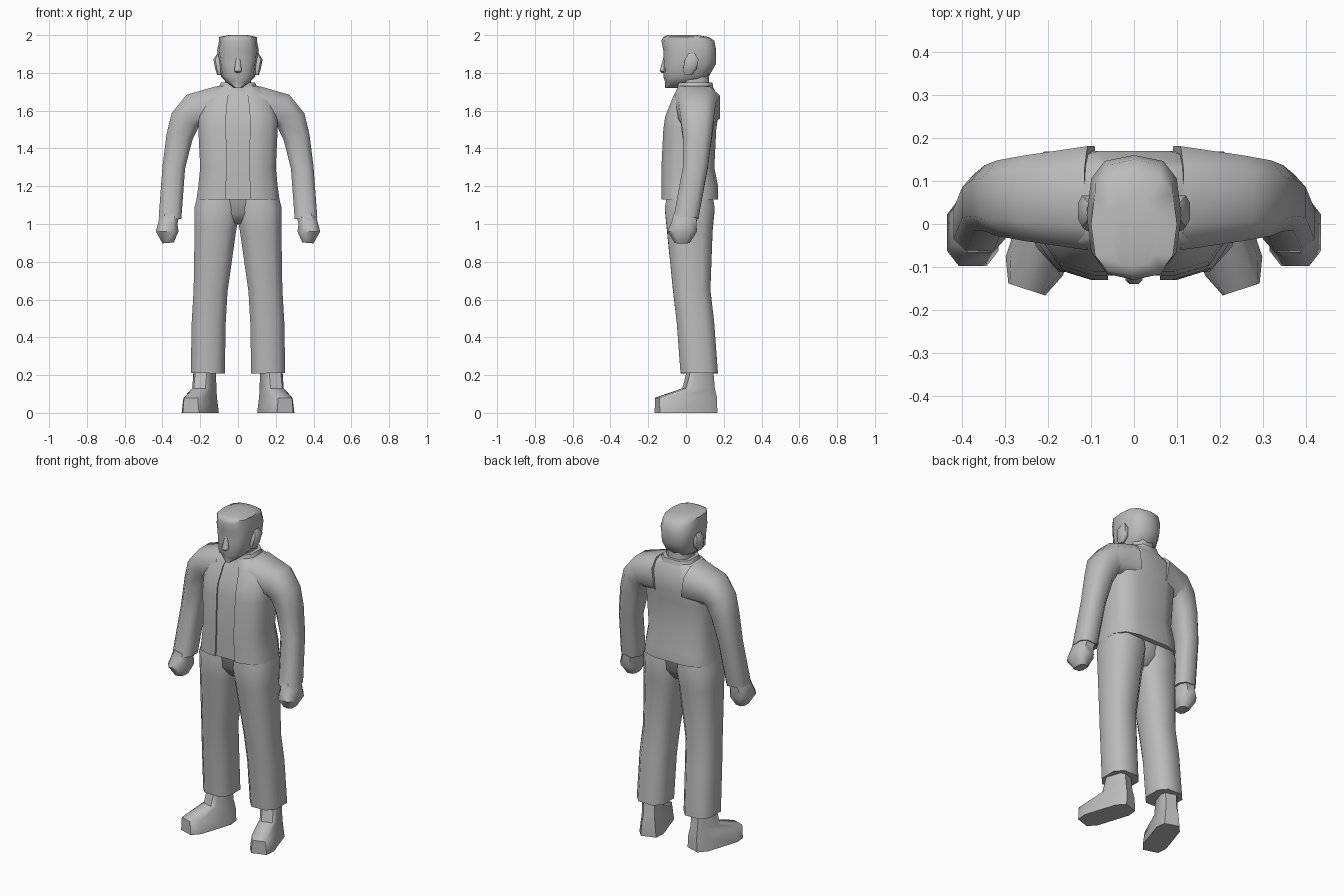
import bpy, bmesh, math
from mathutils import Matrix, Vector

default_cube = bpy.data.objects.get("Cube")
if default_cube:
    bpy.data.objects.remove(default_cube, do_unlink=True)

grey = (0.5, 0.5, 0.5, 1)
material = bpy.data.materials.new("plain grey")
material.use_nodes = True
material.diffuse_color = grey
shader = material.node_tree.nodes["Principled BSDF"]
shader.inputs["Base Color"].default_value = grey


def signed_power(value, power):
    return math.copysign(abs(value) ** power, value)


def oval(sides, power, phase=0.5):
    """Squared-off oval that fills the unit square, starting at the front."""
    angles = [math.tau * (i + phase) / sides - math.pi / 2 for i in range(sides)]
    points = [(signed_power(math.cos(a), power), signed_power(math.sin(a), power))
              for a in angles]
    widest = max(u for u, v in points)
    return [(u / widest, v / widest) for u, v in points]


limb_section = oval(8, 0.7)
shoe_section = oval(8, 0.5)
head_section = oval(12, 0.7, phase=0)
# The jacket has a recessed shirt strip between its front edges
lapel, strip = 0.3, -0.93
jacket_section = oval(12, 0.6) + [(-lapel, -1), (-lapel, strip), (lapel, strip), (lapel, -1)]


def loft(name, rings, section, transform=Matrix()):
    """Skin rings of centre x, y, z, half width and half depth, set square to their path."""
    bm = bmesh.new()
    loops = []
    for i, (x, y, z, width, depth) in enumerate(rings):
        before, after = rings[max(i - 1, 0)], rings[min(i + 1, len(rings) - 1)]
        across = Vector((before[2] - after[2], 0, after[0] - before[0])).normalized()
        if across.x < 0:
            across.negate()
        centre = Vector((x, y, z))
        loops.append([bm.verts.new(transform @ (centre + across * u * width
                                                + Vector((0, v * depth, 0))))
                      for u, v in section])
    for lower, upper in zip(loops, loops[1:]):
        for i in range(len(section)):
            bm.faces.new((lower[i - 1], lower[i], upper[i], upper[i - 1]))
    bm.faces.new(loops[0])
    bm.faces.new(loops[-1])
    bmesh.ops.recalc_face_normals(bm, faces=bm.faces[:])
    mesh = bpy.data.meshes.new(name)
    bm.to_mesh(mesh)
    bm.free()
    mesh.materials.append(material)
    part = bpy.data.objects.new(name, mesh)
    bpy.context.collection.objects.link(part)
    bpy.ops.object.select_all(action='DESELECT')
    part.select_set(True)
    bpy.context.view_layer.objects.active = part
    bpy.ops.object.shade_smooth_by_angle(angle=math.radians(50))


def core(name, rings, section=limb_section, transform=Matrix()):
    """Part on the centre line: rings of y, z, half width, half depth."""
    loft(name, [(0, *ring) for ring in rings], section, transform)


def limb(name, rings, ratio, mirror):
    """Side part: rings of x, y, z, half width; depth is a fixed ratio of width."""
    loft(name, [(*ring, ring[-1] * ratio) for ring in rings], limb_section, mirror)


# Head and neck
core("head", [(-.07, 1.72, .02, .04), (-.03, 1.75, .06, .08), (0, 1.78, .09, .12),
              (.02, 1.85, .1, .14), (.02, 1.92, .11, .14), (.01, 1.97, .1, .14),
              (0, 1.99, .1, .12), (-.02, 2, .05, .08)], head_section)
core("nose", [(-.11, 1.88, .01, .01), (-.12, 1.81, .02, .02), (-.11, 1.8, .01, .02)])
core("neck", [(.05, 1.6, .07, .08), (.05, 1.8, .07, .07)])

# Jacket, its collar and the hips below
core("jacket", [(.02, 1.13, .22, .15), (.02, 1.2, .21, .15), (.01, 1.3, .2, .14),
                (.02, 1.5, .21, .14), (.03, 1.57, .21, .14), (.05, 1.67, .18, .12),
                (.05, 1.73, .11, .09)], jacket_section)
core("collar", [(.05, 1.68, .12, .1), (.05, 1.75, .09, .09)])
core("hips", [(.02, 1, .03, .08), (.02, 1.06, .12, .12), (.02, 1.2, .2, .12)])

for side, label in ((1, "left"), (-1, "right")):
    mirror = Matrix.Diagonal((side, 1, 1, 1))
    limb(label + "_ear", [(.1, .01, 1.79, .01), (.1, .02, 1.82, .02),
                          (.11, .03, 1.87, .02), (.1, .03, 1.9, .01)], 1.8, mirror)
    # Sleeve from inside the chest to the wrist
    limb(label + "_sleeve", [(.1, .06, 1.62, .11), (.24, .06, 1.6, .09),
                             (.28, .06, 1.55, .08), (.31, .06, 1.46, .07),
                             (.34, .05, 1.3, .06), (.36, 0, 1.03, .06)], 1.1, mirror)
    limb(label + "_fist", [(.36, 0, 1.05, .05), (.37, -.01, 1.01, .05),
                           (.375, -.02, .96, .06), (.37, -.02, .9, .03)], 1.3, mirror)
    limb(label + "_trouser_leg", [(.1, .02, 1.2, .1), (.11, .02, 1.08, .12),
                                  (.12, .02, .97, .11), (.145, .03, .65, .09),
                                  (.155, .05, .48, .09), (.16, .07, .21, .09)], 1.1, mirror)
    # Shoe and ankle, with the toes turned outwards
    turn = Matrix.Translation((.2, 0, 0)) @ Matrix.Rotation(math.radians(18), 4, 'Z')
    core(label + "_shoe", [(0, 0, .07, .16), (0, .08, .06, .16), (.07, .13, .05, .08),
                           (.08, .24, .05, .06)], shoe_section, mirror @ turn)
